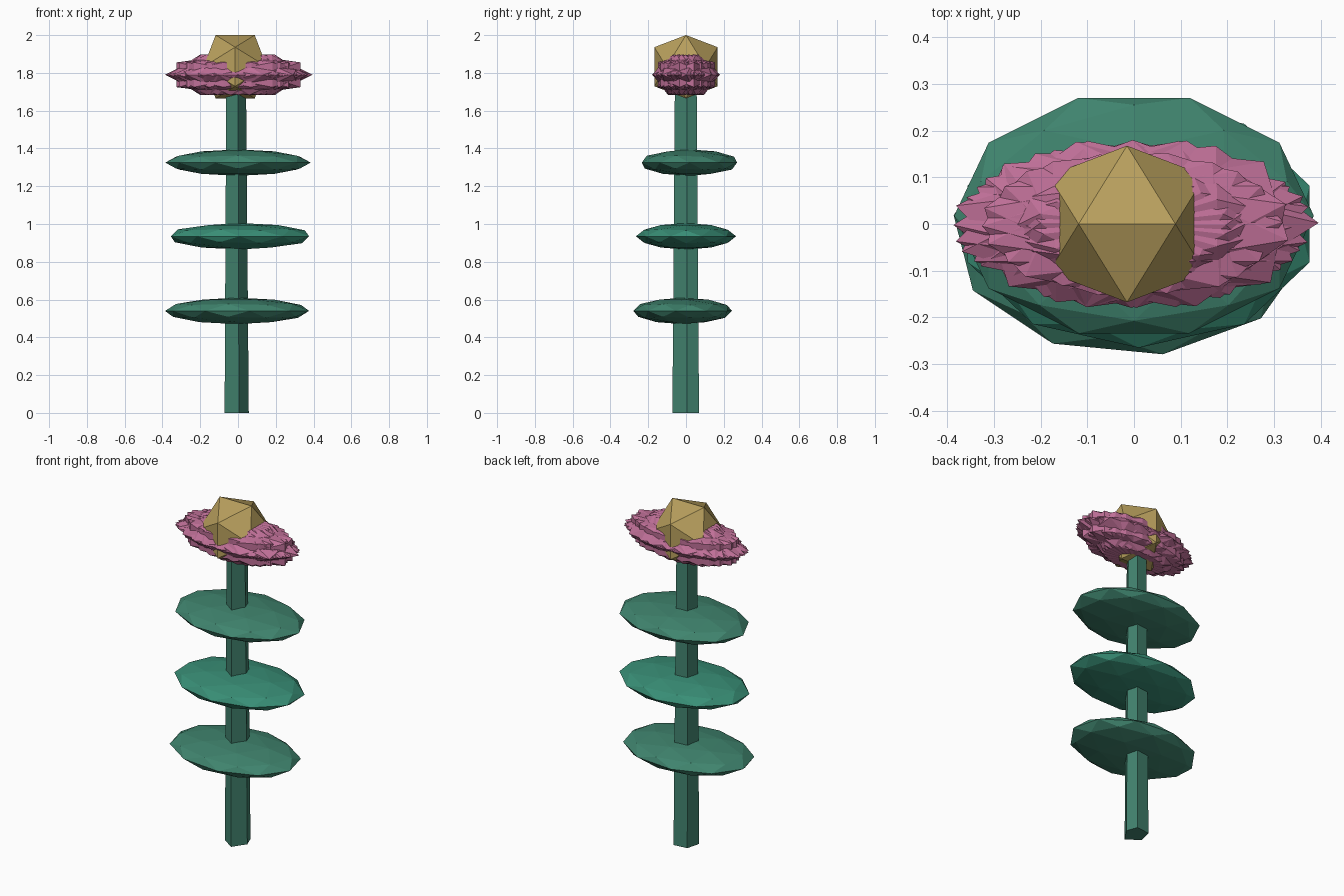
import bpy, bmesh, math, random
from mathutils import Vector, Matrix

if "Cube" in bpy.data.objects:
    bpy.data.objects.remove(bpy.data.objects["Cube"])

random.seed(4)
PHI = (1 + 5 ** 0.5) / 2


def material(name, rgb):
    m = bpy.data.materials.new(name)
    m.diffuse_color = (*rgb, 1)
    m.use_nodes = True
    m.node_tree.nodes["Principled BSDF"].inputs["Base Color"].default_value = m.diffuse_color
    return m


def finish(name, bm, mat):
    bmesh.ops.recalc_face_normals(bm, faces=bm.faces)
    me = bpy.data.meshes.new(name)
    bm.to_mesh(me)
    bm.free()
    me.materials.append(mat)
    ob = bpy.data.objects.new(name, me)
    bpy.context.collection.objects.link(ob)
    return ob


def icosahedron(bm, matrix):
    """Unit icosahedron resting edge-up, with the top edge along x."""
    n = math.sqrt(1 + PHI * PHI)
    pts = []
    for a in (-1, 1):
        for b in (-PHI, PHI):
            pts += [(a, 0, b), (b, a, 0), (0, b, a)]
    verts = [bm.verts.new(matrix @ (Vector(p) / n)) for p in pts]
    bmesh.ops.convex_hull(bm, input=verts)


stem_green = material("stem_green", (0.055, 0.23, 0.16))
leaf_green = material("leaf_green", (0.05, 0.23, 0.155))
bright_green = material("bright_green", (0.04, 0.27, 0.18))
pink = material("petal_pink", (0.52, 0.16, 0.31))
gold = material("centre_gold", (0.48, 0.35, 0.11))

# Stem: tapered five-sided post
section = [(0.005, -0.072), (0.057, 0.005), (0.033, 0.069), (-0.05, 0.06), (-0.071, -0.02)]
bm = bmesh.new()
low = [bm.verts.new((x, y, 0)) for x, y in section]
top = [bm.verts.new((x * 0.82 - 0.004, y * 0.82, 1.72)) for x, y in section]
bm.faces.new(low)
bm.faces.new(top)
for i in range(5):
    j = (i + 1) % 5
    bm.faces.new((low[i], low[j], top[j], top[i]))
finish("stem", bm, stem_green)

# Leaves: three flattened faceted discs
for i, (x, y, z, turn, mat) in enumerate([
        (-0.005, -0.018, 0.54, 10, leaf_green),
        (0.01, 0.0, 0.935, 0, bright_green),
        (0.0, 0.018, 1.325, 18, leaf_green)]):
    bm = bmesh.new()
    bmesh.ops.create_icosphere(bm, subdivisions=2, radius=1)
    m = (Matrix.Translation((x, y, z)) @ Matrix.Diagonal((0.385, 0.265, 0.07, 1))
         @ Matrix.Rotation(math.radians(turn), 4, 'Z'))
    bmesh.ops.transform(bm, matrix=m, verts=bm.verts)
    finish(f"leaf_{i + 1}", bm, mat)

# Petals: overlapping turned icosahedra, stretched along x
bm = bmesh.new()
count = 12
for i in range(count):
    turn = math.pi * i / count + random.uniform(-0.05, 0.05)
    s = random.uniform(0.95, 1.0)
    m = (Matrix.Translation((random.uniform(-0.008, 0.008), 0, 1.79))
         @ Matrix.Diagonal((0.395 * s, 0.188 * s, 0.125, 1))
         @ Matrix.Rotation(turn, 4, 'Z'))
    icosahedron(bm, m)
finish("petals", bm, pink)

# Flower centre
bm = bmesh.new()
icosahedron(bm, Matrix.Translation((-0.015, 0, 1.8325)) @ Matrix.Scale(0.197, 4))
finish("flower_centre", bm, gold)
